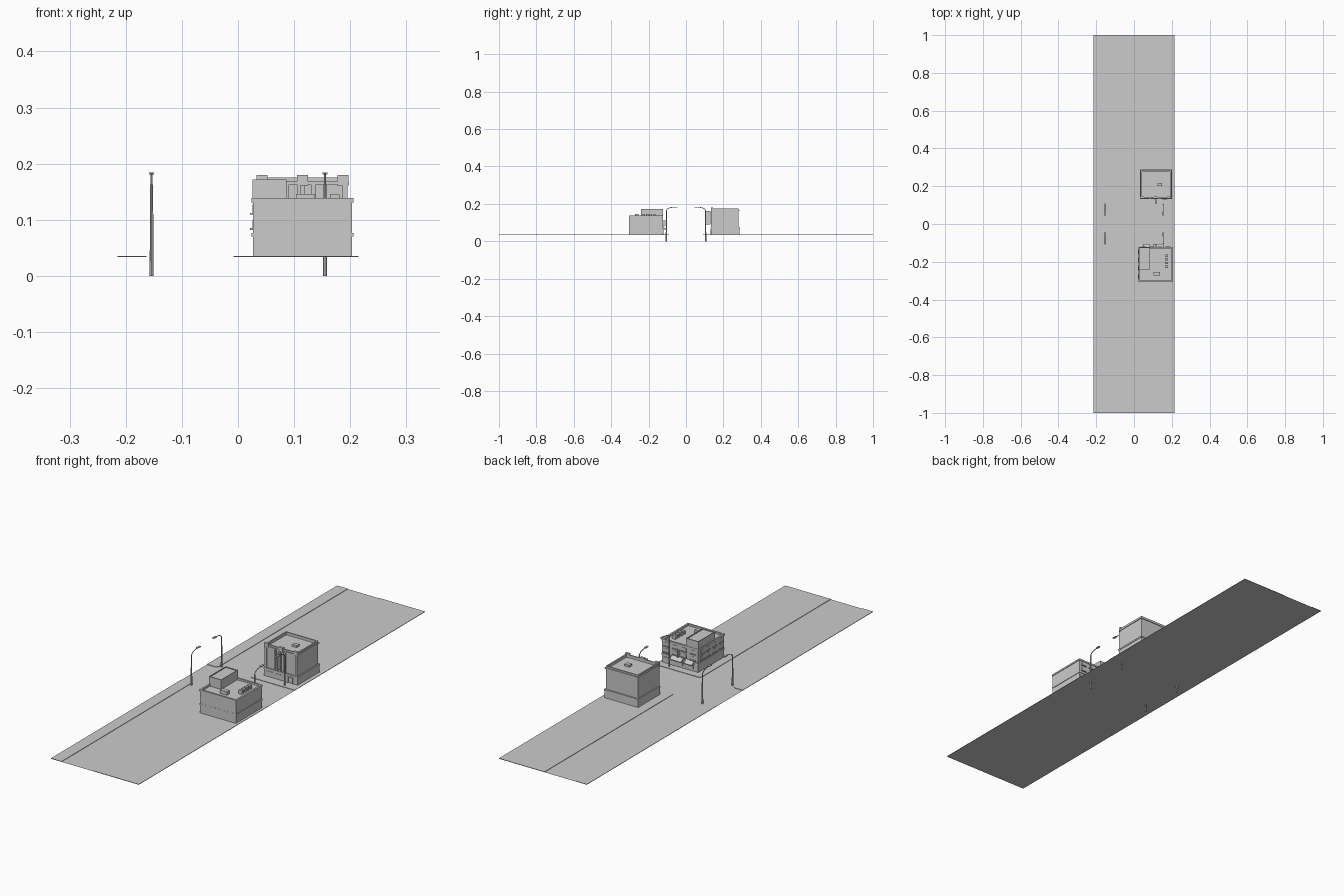
import bpy, bmesh, math
from mathutils import Vector

if "Cube" in bpy.data.objects:
    bpy.data.objects.remove(bpy.data.objects["Cube"])

GROUND, WALK = 0.0335, 0.0355


def mesh_object(name, bm):
    bmesh.ops.recalc_face_normals(bm, faces=bm.faces[:])
    me = bpy.data.meshes.new(name)
    bm.to_mesh(me)
    bm.free()
    ob = bpy.data.objects.new(name, me)
    bpy.context.collection.objects.link(ob)
    return ob


def add_box(bm, x0, x1, y0, y1, z0, z1):
    vs = bmesh.ops.create_cube(bm, size=1)['verts']
    for v in vs:
        v.co = Vector((x0 + (v.co.x + .5) * (x1 - x0),
                       y0 + (v.co.y + .5) * (y1 - y0),
                       z0 + (v.co.z + .5) * (z1 - z0)))
    return vs


def boxes(name, items):
    bm = bmesh.new()
    for b in items:
        add_box(bm, *b)
    return mesh_object(name, bm)


def prism(name, pts, z0, z1):
    bm = bmesh.new()
    f = bm.faces.new([bm.verts.new((x, y, z0)) for x, y in pts])
    r = bmesh.ops.extrude_face_region(bm, geom=[f])
    for v in r['geom']:
        if isinstance(v, bmesh.types.BMVert):
            v.co.z = z1
    return mesh_object(name, bm)


def roofed_block(name, x0, x1, y0, y1, z0, z1, wall, depth):
    """Box whose top is inset and sunk to leave a parapet."""
    bm = bmesh.new()
    add_box(bm, x0, x1, y0, y1, z0, z1)
    top = max(bm.faces, key=lambda f: f.calc_center_median().z)
    bmesh.ops.inset_region(bm, faces=[top], thickness=wall)
    r = bmesh.ops.extrude_face_region(bm, geom=[top])
    for v in r['geom']:
        if isinstance(v, bmesh.types.BMVert):
            v.co.z -= depth
    bmesh.ops.delete(bm, geom=[top], context='FACES')
    return mesh_object(name, bm)


def ring(x0, x1, y0, y1, z0, z1, t):
    """Four bars of width t running around a rectangle."""
    return [(x0, x1, y0, y0 + t, z0, z1), (x0, x1, y1 - t, y1, z0, z1),
            (x0, x0 + t, y0 + t, y1 - t, z0, z1), (x1 - t, x1, y0 + t, y1 - t, z0, z1)]


# Road surface
bm = bmesh.new()
bm.faces.new([bm.verts.new(p) for p in
              [(-.215, -1, GROUND), (.215, -1, GROUND), (.215, 1, GROUND), (-.215, 1, GROUND)]])
mesh_object("road", bm)

# Four raised sidewalks with rounded street corners
R = 0.016
for side, outer, curb in (("left", -.215, -.163), ("right", .215, -.008)):
    inward = 1 if curb > outer else -1
    for end, s in (("front", -1), ("back", 1)):
        pts = [(outer, s), (outer, s * .09)]
        for i in range(7):
            a = math.pi / 2 * i / 6
            pts.append((curb - inward * R * (1 - math.sin(a)),
                        s * (.09 + R * (1 - math.cos(a)))))
        pts.append((curb, s))
        prism(f"sidewalk_{side}_{end}", pts, GROUND, WALK)


# Street lamps: post, curved arm, flat head
def tube(bm, path, radii, n=8):
    rings = []
    for i, p in enumerate(path):
        d = (path[min(i + 1, len(path) - 1)] - path[max(i - 1, 0)]).normalized()
        u = Vector((1, 0, 0))
        w = d.cross(u)
        rings.append([bm.verts.new(p + radii[i] * (u * math.cos(2 * math.pi * k / n)
                      + w * math.sin(2 * math.pi * k / n))) for k in range(n)])
    for a, b in zip(rings, rings[1:]):
        for k in range(n):
            bm.faces.new((a[k], a[(k + 1) % n], b[(k + 1) % n], b[k]))
    bm.faces.new(rings[0])
    bm.faces.new(rings[-1])


for x in (-.154, .155):
    for s in (-1, 1):
        bm = bmesh.new()
        tube(bm, [Vector((x, s * .105, z)) for z in (0, .163)], [.0035, .0027])
        arm = [Vector((x, s * (.105 - .04 * (1 - math.cos(a))), .163 + .019 * math.sin(a)))
               for a in [math.pi / 2 * i / 6 for i in range(7)]]
        tube(bm, arm, [.0018] * 7)
        add_box(bm, x - .0045, x + .0045, min(s * .066, s * .046), max(s * .066, s * .046), .181, .1845)
        mesh_object("street_lamp", bm)

# Back building: shop base, tower, string course, parapet
roofed_block("tower_block", .037, .195, .138, .282, WALK, .175, .008, .012)
boxes("tower_base", [(.034, .198, .134, .286, WALK, .066)])
boxes("tower_string_course", ring(.032, .2, .132, .288, .066, .073, .008))
boxes("tower_cornice", ring(.034, .198, .135, .285, .163, .168, .005))
boxes("tower_parapet_blocks", [(x, x + .02, .134, .145, .16, .18) for x in (.033, .105, .177)])
boxes("tower_piers", [(x, x + .009, .133, .139, .073, .163)
                      for x in (.037, .082, .106, .13, .186)])
boxes("tower_roof_unit", [(.125, .147, .2, .218, .163, .172)])
boxes("hanging_sign", [(.111, .119, .107, .13, .09, .162),
                       (.114, .116, .128, .14, .1, .103), (.114, .116, .128, .14, .148, .151)])
boxes("tower_door_frame", [(.15, .153, .13, .135, WALK, .06), (.172, .175, .13, .135, WALK, .06),
                           (.15, .175, .13, .135, .06, .063)])
boxes("shop_windows", [(x, x + .03, .1325, .135, .043, .06) for x in (.045, .09)])

# Front building: walls with parapet, string course, cornice
roofed_block("corner_block", .027, .203, -.304, -.124, WALK, .136, .006, .006)
boxes("corner_cornice", ring(.0245, .2055, -.306, -.122, .131, .1385, .008))
boxes("corner_string_course", ring(.0245, .2055, -.3045, -.121, .07, .0765, .006))
roofed_block("penthouse", .026, .086, -.24, -.1235, .13, .172, .004, .004)

# Rooftop equipment
boxes("roof_hatch", [(.103, .137, -.273, -.255, .13, .146)])
boxes("roof_vents", [(.164, .181, y, y + .013, .13, .1455) for y in (-.232, -.213, -.194, -.175)])

# Upper windows on the street side: frame, pane, sill
frames, sills = [], []
for x in (.042, .085, .128, .171):
    for z in (.085, .112):
        frames.append((x, x + .02, -.1245, -.1225, z, z + .015))
        sills.append((x - .003, x + .023, -.1245, -.118, z - .003, z))
for y in (-.28, -.235, -.19, -.15):
    for z in (.085, .112):
        frames.append((.0255, .0275, y - .009, y + .009, z, z + .015))
        sills.append((.0215, .0275, y - .012, y + .012, z - .003, z))
boxes("window_panes", frames)
boxes("window_sills", sills)

# Sloped awnings over the shop front
for x0, x1 in ((.048, .086), (.1, .155)):
    bm = bmesh.new()
    for v in add_box(bm, x0, x1, -.124, -.107, .064, .08):
        if v.co.y > -.11 and v.co.z > .07:
            v.co.z = .068
    mesh_object("shop_awning", bm)
boxes("corner_shop_windows", [(x, x + .032, -.1245, -.1215, .044, .062) for x in (.051, .102)]
      + [(.14, .154, -.1245, -.1215, WALK, .062), (.166, .196, -.1245, -.1215, .044, .062)])

# Blade sign on the front building
boxes("blade_sign", [(.114, .119, -.122, -.106, .085, .112)])
